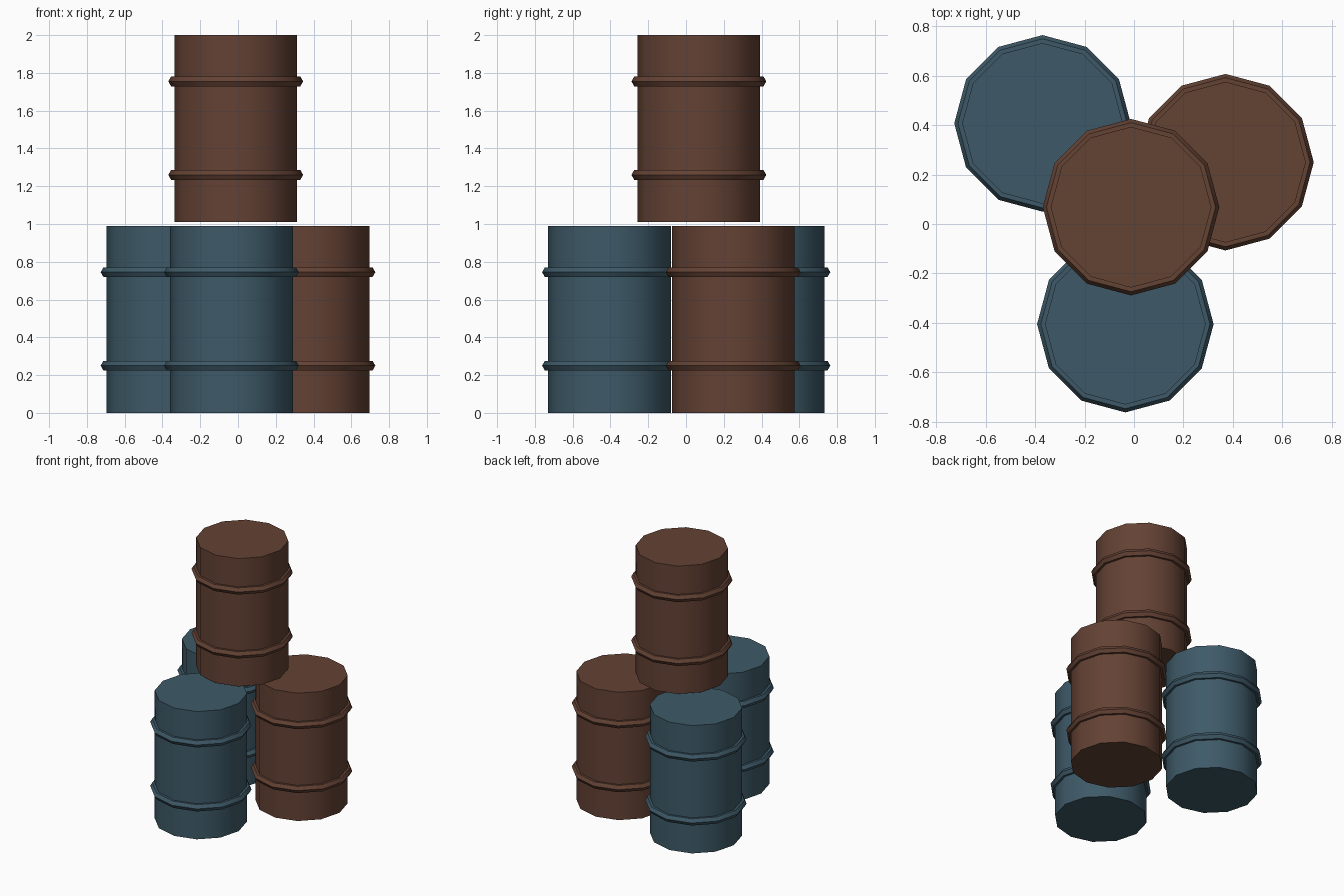
import bpy
import math

cube = bpy.data.objects.get("Cube")
if cube:
    bpy.data.objects.remove(cube, do_unlink=True)

SIDES = 12
RADIUS = 0.325
HEIGHT = 0.99


def make_material(name, color):
    mat = bpy.data.materials.new(name)
    mat.use_nodes = True
    mat.diffuse_color = (*color, 1)
    mat.node_tree.nodes["Principled BSDF"].inputs["Base Color"].default_value = (*color, 1)
    return mat


teal = make_material("teal_paint", (0.048, 0.102, 0.138))
rust = make_material("rust_paint", (0.127, 0.054, 0.034))


def finish(name, mat, angle):
    obj = bpy.context.object
    obj.name = name
    obj.data.materials.append(mat)
    bpy.ops.object.shade_smooth_by_angle(angle=math.radians(angle))
    return obj


def barrel(name, x, y, z, mat):
    # Closed drum with smooth sides and crisp lids
    bpy.ops.mesh.primitive_cylinder_add(
        vertices=SIDES, radius=RADIUS, depth=HEIGHT, location=(x, y, z + HEIGHT / 2))
    finish(name + "_body", mat, 40)
    # Two faceted hoops around the drum, corners aligned with it
    for level, part in ((0.25, "lower_hoop"), (0.745, "upper_hoop")):
        bpy.ops.mesh.primitive_torus_add(
            major_segments=SIDES, minor_segments=6, major_radius=RADIUS + 0.002,
            minor_radius=0.03, location=(x, y, z + level))
        finish(name + "_" + part, mat, 40)


# Three barrels on the ground and one stacked above them
barrel("front_barrel", -0.035, -0.405, 0, teal)
barrel("back_right_barrel", -0.37, 0.407, 0, teal)
barrel("left_barrel", 0.37, 0.25, 0, rust)
barrel("top_barrel", -0.012, 0.068, 1.01, rust)
